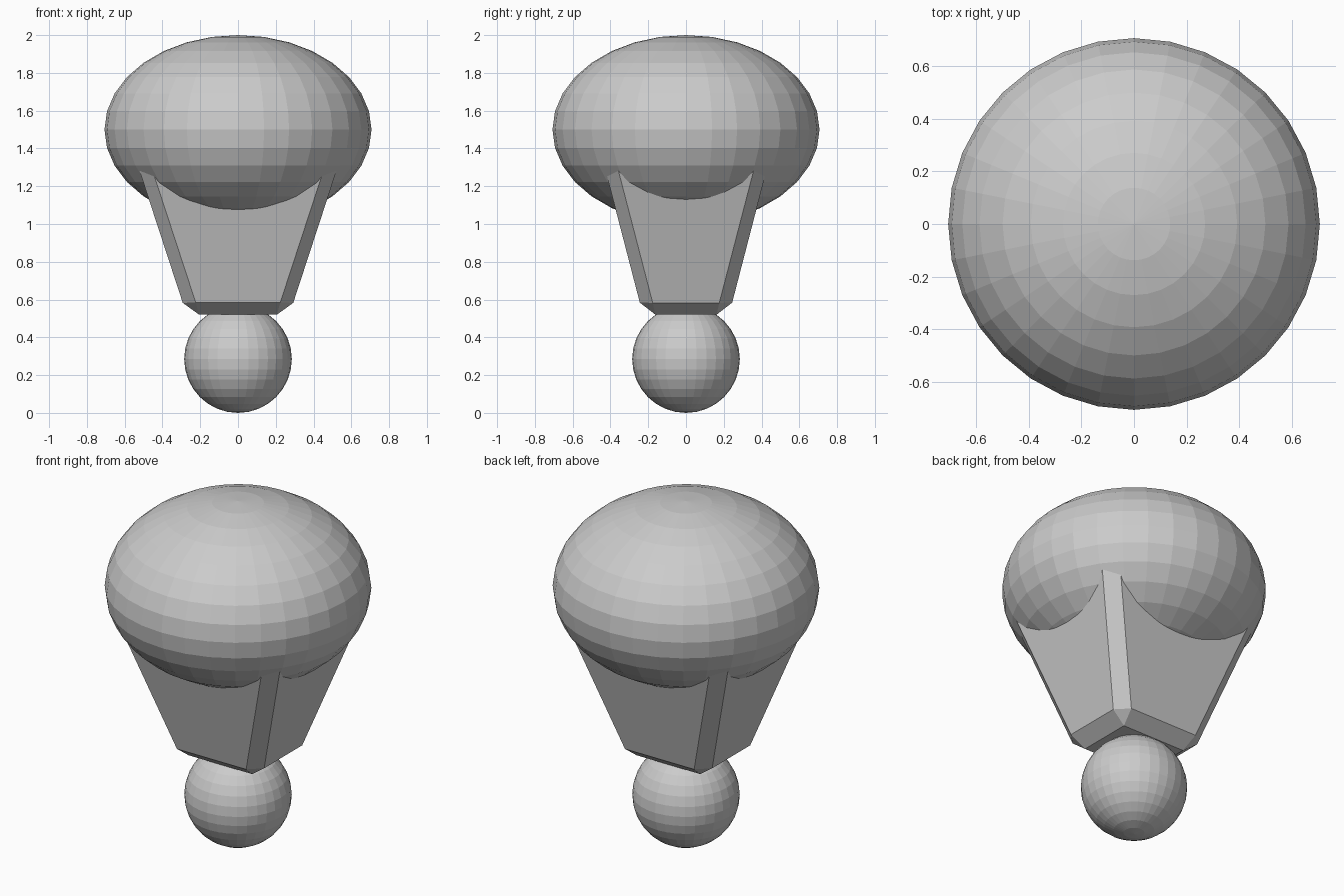
import bpy, bmesh

if "Cube" in bpy.data.objects:
    bpy.data.objects.remove(bpy.data.objects["Cube"])


def ball(name, z, radii):
    bpy.ops.mesh.primitive_uv_sphere_add(segments=32, ring_count=16, radius=1, location=(0, 0, z))
    ob = bpy.context.object
    ob.name = name
    ob.scale = radii
    bpy.ops.object.transform_apply(location=False, rotation=False, scale=True)
    return ob


# Round foot and wide flattened top
ball("base_ball", 0.285, (0.285, 0.285, 0.285))
ball("domed_top", 1.5, (0.707, 0.707, 0.5))

# Tapered block joining them: a cube stretched to a rectangular frustum
bm = bmesh.new()
bmesh.ops.create_cube(bm, size=2)
for v in bm.verts:
    hx, hy, z = (0.547, 0.446, 1.36) if v.co.z > 0 else (0.272, 0.228, 0.52)
    v.co = (v.co.x * hx, v.co.y * hy, z)

# Chamfered edges
bmesh.ops.bevel(bm, geom=bm.edges[:], offset=0.066, offset_type='OFFSET',
                segments=1, profile=0.5, affect='EDGES')
mesh = bpy.data.meshes.new("tapered_body")
bm.to_mesh(mesh)
bm.free()
body = bpy.data.objects.new("tapered_body", mesh)
bpy.context.collection.objects.link(body)
